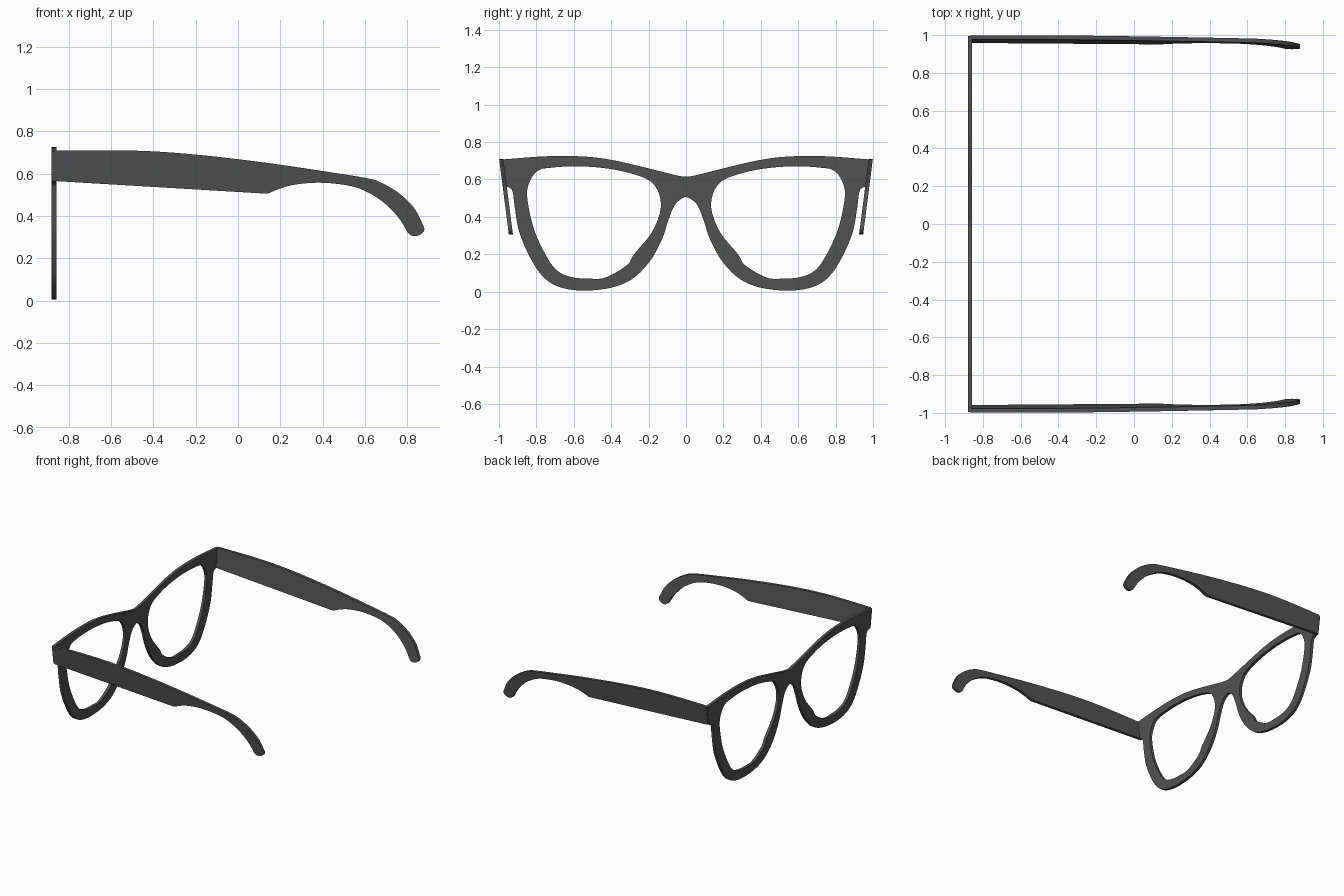
import bpy, bmesh
from mathutils import Vector

cube = bpy.data.objects.get("Cube")
if cube:
    bpy.data.objects.remove(cube)

plastic = bpy.data.materials.new("charcoal plastic")
plastic.use_nodes = True
COLOR = (0.085, 0.085, 0.085, 1)
plastic.diffuse_color = COLOR
plastic.node_tree.nodes["Principled BSDF"].inputs["Base Color"].default_value = COLOR


def smooth(points, closed=False, steps=5):
    """Catmull-Rom curve through the points."""
    p = [Vector(q) for q in points]
    n = len(p)
    out = []
    for i in range(n if closed else n - 1):
        if closed:
            a, b, c, d = (p[(i + k) % n] for k in (-1, 0, 1, 2))
        else:
            b, c = p[i], p[i + 1]
            a = p[i - 1] if i else b * 2 - c
            d = p[i + 2] if i + 2 < n else c * 2 - b
        for s in range(steps):
            t = s / steps
            out.append((b * 2 + (c - a) * t + (a * 2 - b * 5 + c * 4 - d) * t ** 2
                        + (b * 3 - a - c * 3 + d) * t ** 3) / 2)
    return out if closed else out + [p[-1]]


def plate(name, outlines, thickness, place):
    """Filled outline (later outlines are holes), extruded and moved into place."""
    curve = bpy.data.curves.new(name, 'CURVE')
    curve.dimensions = '2D'
    curve.fill_mode = 'BOTH'
    curve.extrude = thickness / 2
    for outline in outlines:
        spline = curve.splines.new('POLY')
        spline.points.add(len(outline) - 1)
        for point, co in zip(spline.points, outline):
            point.co = (co[0], co[1], 0, 1)
        spline.use_cyclic_u = True
    helper = bpy.data.objects.new(name + "_helper", curve)
    bpy.context.collection.objects.link(helper)
    bpy.context.view_layer.update()
    mesh = bpy.data.meshes.new_from_object(
        helper.evaluated_get(bpy.context.evaluated_depsgraph_get()))
    bpy.data.objects.remove(helper)

    bm = bmesh.new()
    bm.from_mesh(mesh)
    for v in bm.verts:
        v.co = place(*v.co)
    bmesh.ops.remove_doubles(bm, verts=bm.verts, dist=0.0001)
    bmesh.ops.recalc_face_normals(bm, faces=bm.faces)
    bm.to_mesh(mesh)
    bm.free()
    mesh.materials.clear()
    mesh.materials.append(plastic)
    obj = bpy.data.objects.new(name, mesh)
    bpy.context.collection.objects.link(obj)
    bpy.ops.object.select_all(action='DESELECT')
    obj.select_set(True)
    bpy.context.view_layer.objects.active = obj
    bpy.ops.object.shade_smooth_by_angle(angle=0.6)
    return obj


def mirrored(points):
    return [Vector((-p[0], p[1])) for p in reversed(points)]


# Front frame: half outline from the bridge top, round the rim, to the bridge underside
brow = smooth([(0, .615), (.05, .622), (.235, .668), (.4, .705), (.55, .723),
               (.75, .724), (.995, .706)])
rim = smooth([(.975, .565), (.943, .555), (.926, .53), (.914, .44), (.888, .307),
              (.82, .158), (.754, .07), (.674, .024), (.556, .006), (.406, .02),
              (.289, .067), (.193, .163), (.128, .281), (.096, .377), (.064, .457),
              (.03, .493), (0, .507)])
half = brow + rim
outer = half + mirrored(half)[1:-1]

lens_hole = smooth([(.61, .67), (.72, .663), (.79, .648), (.835, .59), (.849, .505),
                    (.813, .334), (.743, .184), (.685, .11), (.61, .078), (.52, .07),
                    (.43, .076), (.316, .142), (.278, .2), (.193, .302), (.15, .388),
                    (.134, .468), (.155, .548), (.209, .602), (.34, .644), (.476, .665)],
                   closed=True)
plate("front_frame", [outer, lens_hole, mirrored(lens_hole)], .022,
      lambda a, b, c: (c - .869, a, b))

# Temples: side profile with a curved ear hook, leaning inward towards the bottom
top_edge = smooth([(-.868, .708), (-.6, .71), (-.4, .705), (-.2, .69), (0, .668),
                   (.2, .642), (.4, .612), (.6, .58), (.67, .56), (.76, .508),
                   (.83, .44), (.868, .37), (.88, .335), (.862, .312), (.832, .305),
                   (.803, .32), (.76, .39), (.68, .47), (.58, .527), (.48, .55),
                   (.37, .557), (.27, .548), (.2, .53), (.14, .505)])
temple = top_edge + [Vector((-.868, .565))]
for name, side in (("back_side_temple", 1), ("front_side_temple", -1)):
    plate(name, [temple], .022,
          lambda a, b, c: (a, side * (.988 + c - .128 * (.71 - b)), b))
